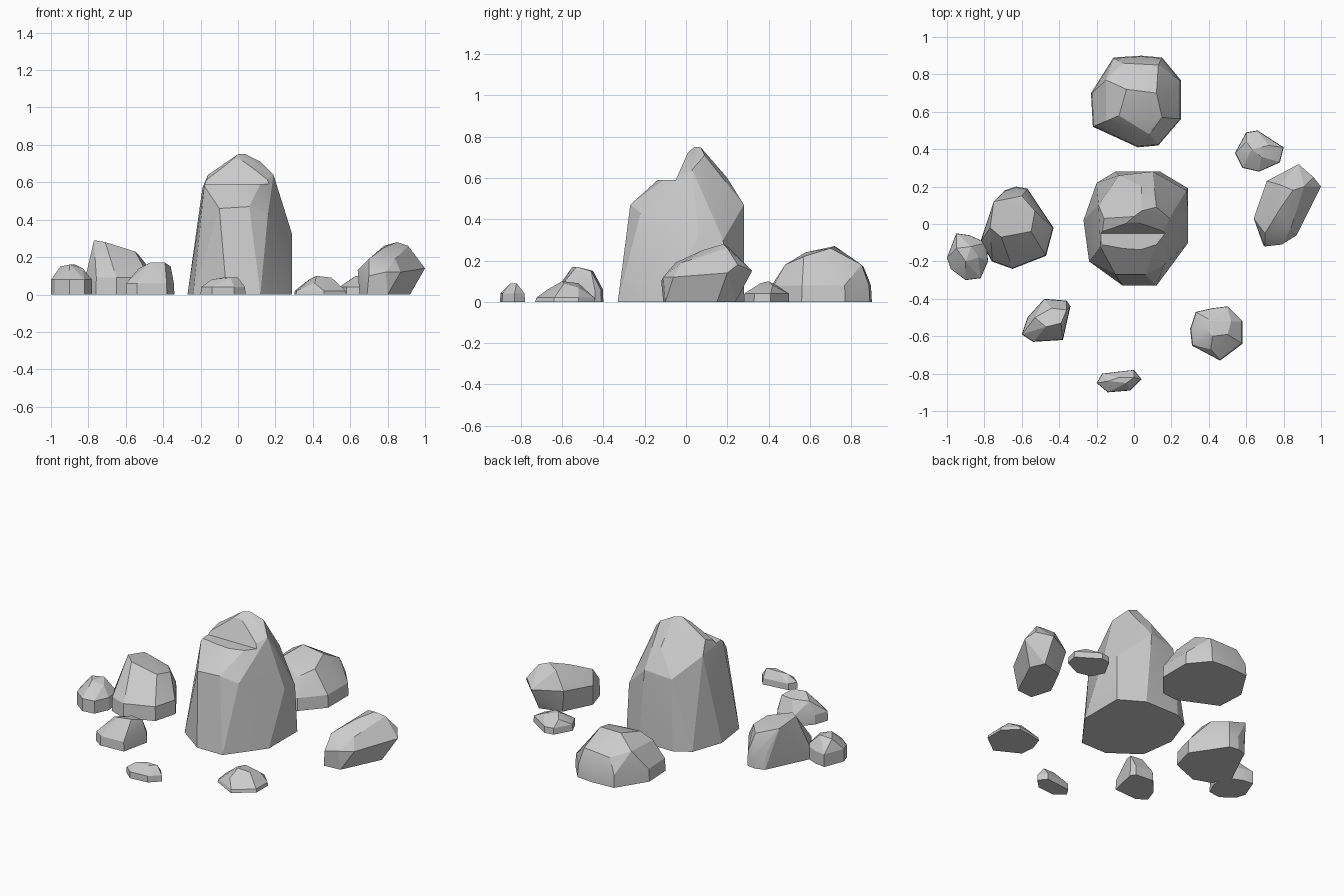
import bpy
import bmesh
from math import radians
from mathutils import Vector

# Profiles are written in hundredths of a unit
UNIT = 0.01

default_cube = bpy.data.objects.get("Cube")
if default_cube:
    bpy.data.objects.remove(default_cube, do_unlink=True)

stone = bpy.data.materials.new("grey stone")
stone.use_nodes = True
stone_colour = (0.6, 0.6, 0.6, 1)
stone.diffuse_color = stone_colour
stone.node_tree.nodes["Principled BSDF"].inputs["Base Color"].default_value = stone_colour


def hull_object(name, points):
    """Wrap a set of points in a faceted convex stone."""
    bm = bmesh.new()
    for point in points:
        bm.verts.new(Vector(point) * UNIT)
    result = bmesh.ops.convex_hull(bm, input=bm.verts[:])
    unused = set(result["geom_interior"]) | set(result["geom_unused"])
    loose = [item for item in unused if isinstance(item, bmesh.types.BMVert)]
    bmesh.ops.delete(bm, geom=loose, context="VERTS")
    bmesh.ops.dissolve_limit(bm, angle_limit=radians(4), verts=bm.verts[:], edges=bm.edges[:])
    bmesh.ops.recalc_face_normals(bm, faces=bm.faces[:])
    mesh = bpy.data.meshes.new(name)
    bm.to_mesh(mesh)
    bm.free()
    mesh.materials.append(stone)
    stone_object = bpy.data.objects.new(name, mesh)
    bpy.context.collection.objects.link(stone_object)
    return stone_object


def make_active(target):
    bpy.ops.object.select_all(action="DESELECT")
    target.select_set(True)
    bpy.context.view_layer.objects.active = target


def rock(name, foot, crown, belt_height=0, belt_scale=1.0):
    """Rock with a flat foot outline, an optional belt above it, and crown points."""
    points = [(x, y, 0) for x, y in foot]
    if belt_height:
        centre = sum((Vector(corner) for corner in foot), Vector((0, 0))) / len(foot)
        for corner in foot:
            x, y = centre + (Vector(corner) - centre) * belt_scale
            points.append((x, y, belt_height))
    result = hull_object(name, points + crown)
    make_active(result)
    bpy.ops.object.shade_smooth_by_angle(angle=radians(18))
    return result


# Tall central stone
monolith = rock(
    "central_monolith",
    foot=[(-27, 2), (-20, 22), (-10, 28), (14, 28), (29, 19),
          (29, -10), (12, -33), (-6, -33), (-24, -20)],
    crown=[(-10, -27, 46), (6, -27, 47), (16, -22, 43), (29, 6, 32), (28, 18, 30),
           (-8, 26, 45), (10, 28, 47), (-18, -12, 58), (12, -11, 59), (-19, 10, 57),
           (19, 3, 64), (0, 4, 75), (4, 7, 75), (12, 9, 71), (4, 20, 60), (-16, 3, 64)])

# Ledge notched into the front of the tall stone
cutter = hull_object("ledge_cutter", [
    (x, y, z) for x in (-40, 40)
    for y, z in ((-50, 59), (-5, 59), (3, 77), (-50, 77))])
cutter.hide_render = True
notch = monolith.modifiers.new("ledge", "BOOLEAN")
notch.operation = "DIFFERENCE"
notch.solver = "EXACT"
notch.object = cutter
make_active(monolith)
bpy.ops.object.modifier_apply(modifier=notch.name)
bpy.data.objects.remove(cutter, do_unlink=True)
bpy.ops.object.shade_smooth_by_angle(angle=radians(18))

# Broad boulder behind
rock(
    "back_boulder",
    foot=[(-11, 89), (4, 90), (15, 89), (25, 77), (25, 56),
          (13, 42), (2, 41), (-22, 52), (-23, 70)],
    belt_height=8, belt_scale=0.98,
    crown=[(-15, 55, 19), (-15, 77, 20), (8, 48, 18), (-4, 72, 27), (12, 70, 26),
           (15, 57, 22), (-8, 58, 24), (-6, 86, 17), (13, 85, 18)])

# Boulder on the negative x side, highest at its outer edge
rock(
    "side_boulder",
    foot=[(-69, 18), (-63, 20), (-57, 19), (-43, -2),
          (-47, -17), (-65, -24), (-76, -20), (-82, -9)],
    belt_height=9, belt_scale=0.98,
    crown=[(-77, -2, 29), (-71, -7, 28), (-55, -4, 23), (-53, 7, 21),
           (-75, 12, 26), (-60, 15, 20)])

# Small stone leaning beside the side boulder
rock(
    "outer_stone",
    foot=[(-95, -5), (-88, -6), (-79, -10), (-78, -20),
          (-82, -29), (-90, -30), (-98, -24), (-100, -18)],
    belt_height=8, belt_scale=0.99,
    crown=[(-95, -13, 15), (-90, -20, 16), (-87, -12, 16), (-83, -18, 14)])

# Medium stone in front of the side boulder
rock(
    "front_side_stone",
    foot=[(-48, -40), (-36, -41), (-34, -44), (-38, -62),
          (-54, -63), (-60, -59), (-57, -50)],
    belt_height=6, belt_scale=0.98,
    crown=[(-53, -50, 14), (-47, -55, 17), (-39, -53, 17), (-36, -46, 15), (-44, -45, 15)])

# Smallest stone at the very front
rock(
    "front_pebble",
    foot=[(-20, -85), (-17, -80), (-9, -79), (0, -78), (4, -83), (-2, -89), (-14, -90)],
    belt_height=4, belt_scale=0.98,
    crown=[(-14, -84, 8), (-8, -82, 9), (0, -82, 9), (-4, -85, 9)])

# Low domed stone at the front
rock(
    "low_stone",
    foot=[(30, -56), (33, -47), (42, -45), (50, -44),
          (58, -52), (58, -64), (46, -73), (31, -65)],
    belt_height=2, belt_scale=0.97,
    crown=[(38, -55, 8), (42, -60, 10), (50, -59, 9), (52, -52, 7), (42, -52, 9), (41, -67, 6)])

# Tilted boulder on the positive x side, wider than its foot
rock(
    "tilted_boulder",
    foot=[(65, 2), (69, -11), (80, -10), (92, 15), (88, 24), (74, 20)],
    crown=[(100, 20, 14), (96, 25, 18), (88, 32, 15), (71, 23, 15), (64, 3, 13),
           (70, -12, 10), (79, -11, 12), (87, -6, 12), (85, 18, 28), (91, 20, 26),
           (78, 8, 25), (70, -5, 19), (78, 21, 26), (84, -2, 19)])

# Small stone behind the tilted boulder
rock(
    "back_pebble",
    foot=[(60, 49), (66, 50), (80, 41), (78, 33), (67, 28), (58, 30), (54, 38)],
    belt_height=4, belt_scale=0.98,
    crown=[(63, 40, 10), (68, 36, 9), (72, 42, 8), (60, 44, 8), (61, 36, 8)])
